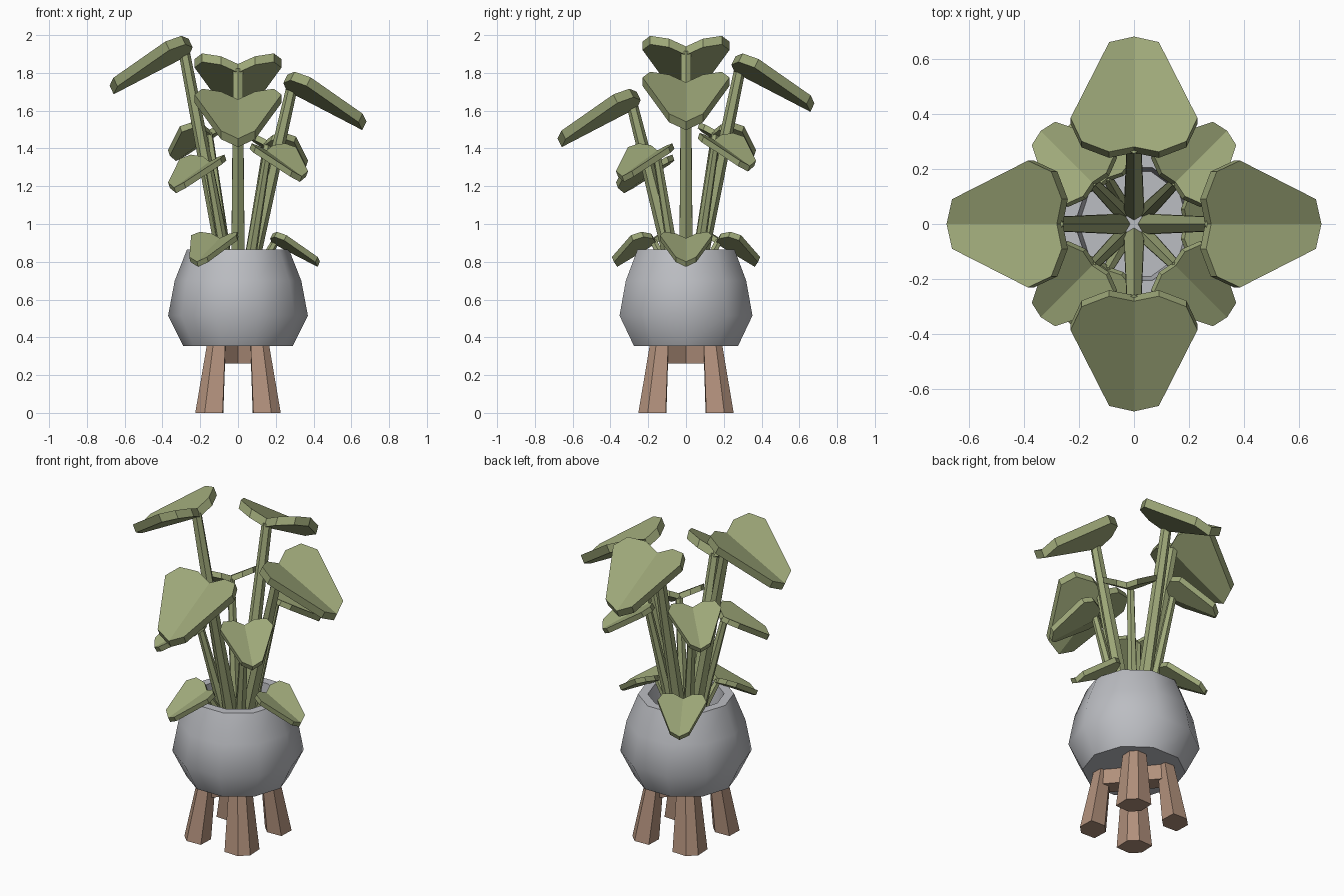
import bpy, bmesh, math
from mathutils import Vector, Matrix

cube = bpy.data.objects.get("Cube")
if cube:
    bpy.data.objects.remove(cube, do_unlink=True)


def material(name, rgb):
    m = bpy.data.materials.new(name)
    m.use_nodes = True
    m.diffuse_color = (*rgb, 1)
    m.node_tree.nodes["Principled BSDF"].inputs["Base Color"].default_value = (*rgb, 1)
    return m


LEAF = material("leaf green", (0.34, 0.39, 0.19))
POT = material("pot grey", (0.50, 0.51, 0.54))
WOOD = material("wood brown", (0.44, 0.28, 0.20))


def finish(name, bm, mat, angle=0):
    bmesh.ops.recalc_face_normals(bm, faces=bm.faces)
    bm.transform(Matrix.Rotation(math.radians(angle), 4, "Z"))
    mesh = bpy.data.meshes.new(name)
    bm.to_mesh(mesh)
    bm.free()
    mesh.materials.append(mat)
    ob = bpy.data.objects.new(name, mesh)
    bpy.context.collection.objects.link(ob)
    return ob


def loft(bm, rings, cap=True):
    """Skin closed rings of points, capping both ends."""
    rows = [[bm.verts.new(p) for p in ring] for ring in rings]
    for a, b in zip(rows, rows[1:]):
        for i in range(len(a)):
            j = (i + 1) % len(a)
            bm.faces.new((a[i], a[j], b[j], b[i]))
    if cap:
        bm.faces.new(rows[0])
        bm.faces.new(rows[-1])


# Heart-shaped leaf: half outline (distance from notch, half width), folded on the midrib
HALF = [(0, 0), (-0.018, 0.09), (0.02, 0.19), (0.105, 0.23), (0.38, 0.09), (0.4, 0)]
SLOPE, FOLD = 0.52, 0.35


def leaf(name, angle, r, z, size):
    bm = bmesh.new()
    sides = HALF + [(u, -w) for u, w in HALF[-2:0:-1]]
    drop = Vector((-0.022, 0, -0.045)) * size
    top = [Vector((r + u * size, w * size, z + size * (FOLD * abs(w) - SLOPE * u)))
           for u, w in sides]
    tv = [bm.verts.new(p) for p in top]
    bv = [bm.verts.new(p + drop) for p in top]
    n, tip = len(tv), len(HALF) - 1
    for vs in (tv, bv):
        bm.faces.new(vs[:tip + 1])
        bm.faces.new(vs[tip:] + vs[:1])
    for i in range(n):
        j = (i + 1) % n
        bm.faces.new((tv[i], tv[j], bv[j], bv[i]))
    finish(name, bm, LEAF, angle)


def stem(name, angle, start, end, r0, r1):
    bm = bmesh.new()
    a, b = Vector((start[0], 0, start[1])), Vector((end[0], 0, end[1]))
    q = (b - a).to_track_quat("Z", "X")
    rings = [[c + q @ Vector((r * math.cos(k * math.pi / 3), r * math.sin(k * math.pi / 3), 0))
              for k in range(6)] for c, r in ((a, r0), (b, r1))]
    loft(bm, rings)
    finish(name, bm, LEAF, angle)


# Tall leaves on the axes
for angle, z in ((0, 1.75), (90, 1.847), (180, 1.94), (270, 1.66)):
    leaf(f"tall_leaf_{angle}", angle, 0.28, z, 1)
    stem(f"tall_stem_{angle}", angle, (0.055, 0.72), (0.285, z - 0.03), 0.042, 0.03)

# Middle leaves on the diagonals
for angle, z in ((45, 1.445), (135, 1.50), (225, 1.33), (315, 1.39)):
    leaf(f"middle_leaf_{angle}", angle, 0.214, z, 0.66)
    stem(f"middle_stem_{angle}", angle, (0.07, 0.72), (0.22, z - 0.02), 0.032, 0.022)

# Low leaves hanging over the rim
for angle in (0, 120, 240):
    leaf(f"low_leaf_{angle}", angle, 0.194, 0.925, 0.6)
    stem(f"low_stem_{angle}", angle, (0.1, 0.74), (0.2, 0.91), 0.025, 0.02)

# Ten-sided pot with a recessed inside
bm = bmesh.new()
profile = [(0.29, 0.355), (0.37, 0.515), (0.335, 0.70), (0.27, 0.865),
           (0.215, 0.865), (0.20, 0.73)]
loft(bm, [[(r * math.cos(k * math.pi / 5), r * math.sin(k * math.pi / 5), z)
           for k in range(10)] for r, z in profile])
pot = finish("pot", bm, POT)
bpy.context.view_layer.objects.active = pot
pot.select_set(True)
bpy.ops.object.shade_smooth_by_angle(angle=math.radians(45))
pot.select_set(False)

# Four splayed six-sided legs, wider at the foot
SECTION = [(0, 0.1), (0.07, 0.035), (0.07, -0.035), (0, -0.1), (-0.07, -0.035), (-0.07, 0.035)]
for sx, sy, name in ((1, -1, "front_left"), (-1, -1, "front_right"),
                     (1, 1, "back_left"), (-1, 1, "back_right")):
    bm = bmesh.new()
    turn = Matrix.Rotation(math.atan2(sy, sx), 3, "Z")
    rings = [[turn @ Vector((u * s, v * s, 0)) + Vector((sx * x, sy * y, z))
              for u, v in SECTION]
             for x, y, z, s in ((0.152, 0.178, 0, 1), (0.115, 0.142, 0.36, 0.67))]
    loft(bm, rings)
    finish(name + "_leg", bm, WOOD)

# Crossed beams joining the legs
for angle in (50, -50):
    bm = bmesh.new()
    bmesh.ops.create_cube(bm, size=1)
    bm.transform(Matrix.Translation((0, 0, 0.3085)) @ Matrix.Diagonal((0.34, 0.1, 0.093, 1)))
    finish("cross_beam", bm, WOOD, angle)
